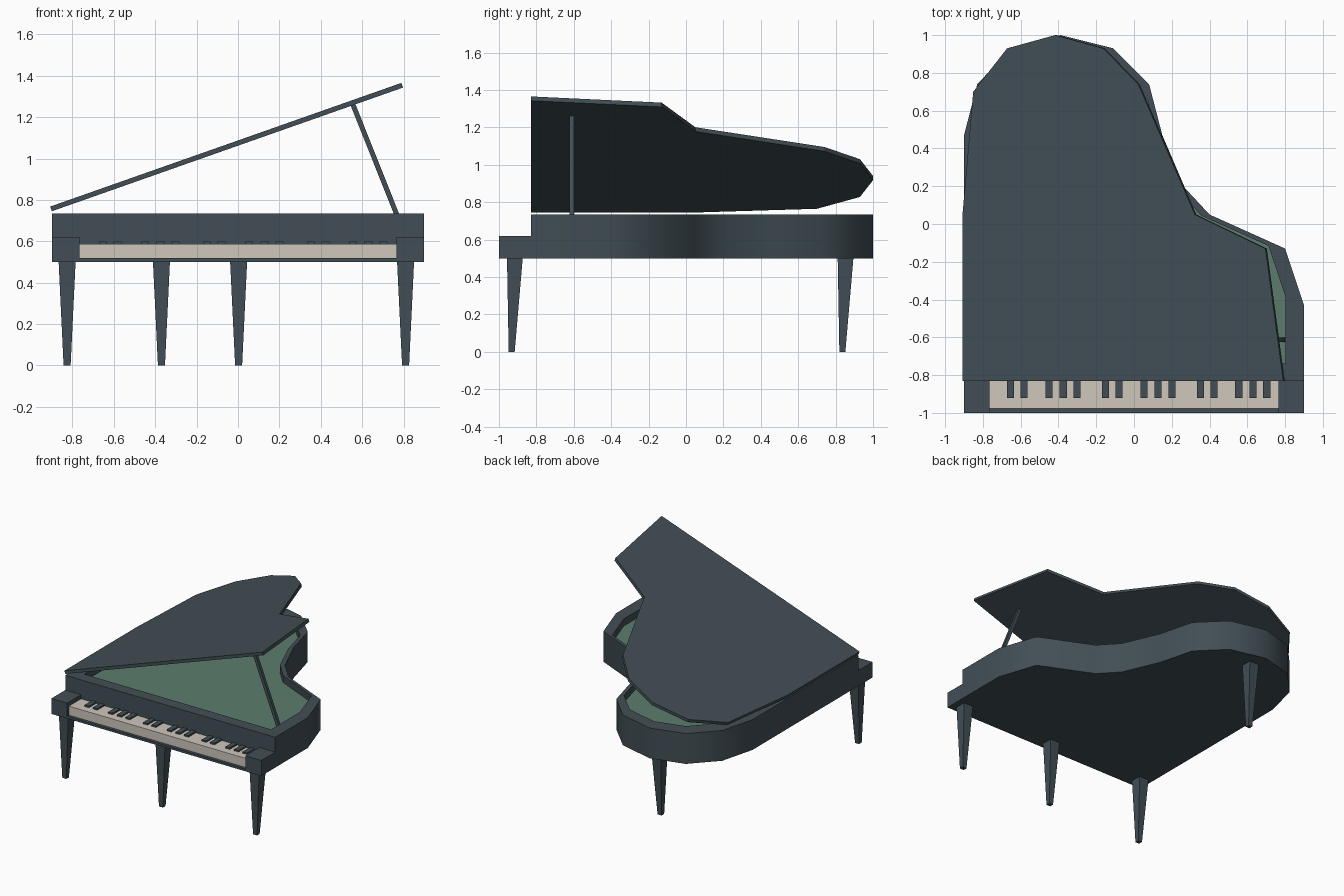
import bpy, bmesh, math
from mathutils import Vector, Matrix

if "Cube" in bpy.data.objects:
    bpy.data.objects.remove(bpy.data.objects["Cube"])


def material(name, rgb):
    m = bpy.data.materials.new(name)
    m.diffuse_color = (*rgb, 1)
    m.use_nodes = True
    m.node_tree.nodes["Principled BSDF"].inputs["Base Color"].default_value = m.diffuse_color
    return m


SLATE = material("dark slate", (0.053, 0.076, 0.091))
CREAM = material("key cream", (0.62, 0.57, 0.50))
GREEN = material("soundboard green", (0.105, 0.202, 0.150))


def finish(name, bm, *mats):
    bmesh.ops.recalc_face_normals(bm, faces=bm.faces)
    me = bpy.data.meshes.new(name)
    bm.to_mesh(me)
    bm.free()
    ob = bpy.data.objects.new(name, me)
    bpy.context.collection.objects.link(ob)
    for m in mats:
        me.materials.append(m)
    return ob


def ring(bm, pts, z):
    return [bm.verts.new((x, y, z)) for x, y in pts]


def bridge(bm, a, b):
    n = len(a)
    for i in range(n):
        j = (i + 1) % n
        bm.faces.new((a[i], a[j], b[j], b[i]))


def prism(name, bottom, z0, top, z1, mat):
    bm = bmesh.new()
    a, b = ring(bm, bottom, z0), ring(bm, top, z1)
    bridge(bm, a, b)
    bm.faces.new(a[::-1])
    bm.faces.new(b)
    return finish(name, bm, mat)


def rect(x0, x1, y0, y1):
    return [(x0, y0), (x1, y0), (x1, y1), (x0, y1)]


def box(name, x0, x1, y0, y1, z0, z1, mat):
    r = rect(x0, x1, y0, y1)
    return prism(name, r, z0, r, z1, mat)


# Case: curved tub with a wide rim and a recessed soundboard
outline = [(-0.9, -0.83), (0.9, -0.83), (0.9, -0.43), (0.8, -0.13), (0.4, 0.05),
           (0.27, 0.19), (0.15, 0.47), (0.08, 0.74), (-0.11, 0.93), (-0.39, 1.0),
           (-0.65, 0.93), (-0.83, 0.74), (-0.9, 0.47)]
inner = [(x * 0.89, y * 0.89) for x, y in outline]
bm = bmesh.new()
loops = [ring(bm, p, z) for p, z in
         ((outline, 0.5), (outline, 0.735), (inner, 0.735), (inner, 0.68))]
for a, b in zip(loops, loops[1:]):
    bridge(bm, a, b)
bm.faces.new(loops[0][::-1])
bm.faces.new(loops[-1]).material_index = 1
case = finish("case", bm, SLATE, GREEN)
bpy.context.view_layer.objects.active = case
case.select_set(True)
bpy.ops.object.shade_smooth_by_angle(angle=math.radians(50))
case.select_set(False)

# Lid: simpler outline, hinged open along the straight left side
lid_outline = [(-0.9, -0.83), (0.9, -0.83), (0.8, -0.13), (0.404, 0.05),
               (0.086, 0.74), (-0.11, 0.93), (-0.38, 1.0), (-0.65, 0.93),
               (-0.84, 0.70), (-0.9, 0.05)]
lid = prism("lid", lid_outline, 0, lid_outline, 0.024, SLATE)
tilt = math.radians(19.4)
lid.data.transform(Matrix.Translation((-0.9, 0, 0.745))
                   @ Matrix.Rotation(-tilt, 4, 'Y')
                   @ Matrix.Translation((0.9, 0, 0)))

# Prop stick holding the lid
lo, hi = Vector((0.787, -0.612, 0.68)), Vector((0.555, -0.612, 1.262))
bm = bmesh.new()
bmesh.ops.create_cube(bm, size=1)
d = hi - lo
bmesh.ops.transform(bm, verts=bm.verts, matrix=Matrix.Translation((lo + hi) / 2)
                    @ d.to_track_quat('Z', 'Y').to_matrix().to_4x4()
                    @ Matrix.Diagonal((0.024, 0.024, d.length, 1)))
finish("lid_prop", bm, SLATE)

# Keyboard bed and arms
box("key_bed", -0.765, 0.765, -1.0, -0.83, 0.5, 0.518, SLATE)
for side, x0, x1 in (("left", -0.9, -0.765), ("right", 0.765, 0.9)):
    box(side + "_arm", x0, x1, -1.0, -0.83, 0.5, 0.62, SLATE)

# Keys
box("white_keys", -0.765, 0.765, -0.978, -0.83, 0.518, 0.588, CREAM)
for octave in range(3):
    for k, x in enumerate((-0.653, -0.582, -0.45, -0.375, -0.302)):
        c = x + octave * 0.5025
        box(f"black_key_{octave * 5 + k + 1}", c - 0.019, c + 0.019,
            -0.92, -0.83, 0.58, 0.6, SLATE)

# Tapered square legs
for name, x, y in (("front_left_leg", -0.826, -0.915), ("front_middle_leg", 0.003, -0.915),
                   ("front_right_leg", 0.81, -0.915), ("rear_leg", -0.37, 0.853)):
    foot = rect(x - 0.017, x + 0.017, y - 0.033, y - 0.001)
    head = rect(x - 0.041, x + 0.041, y - 0.042, y + 0.042)
    prism(name, foot, 0, head, 0.5, SLATE)
